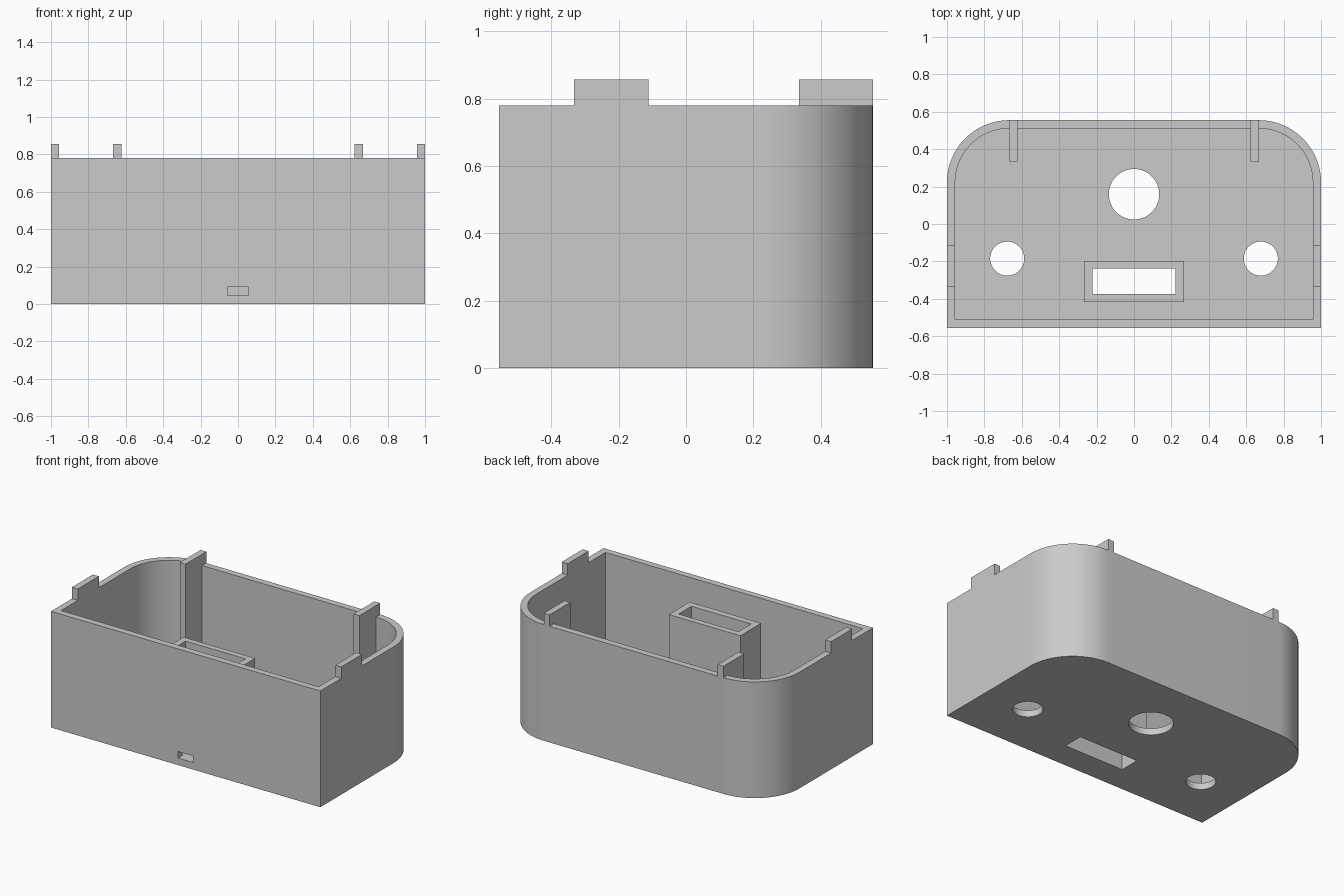
import bpy, bmesh, math
from mathutils import Matrix

cube = bpy.data.objects.get("Cube")
if cube:
    bpy.data.objects.remove(cube, do_unlink=True)

WALL, RIM, TAB_TOP = 0.044, 0.78, 0.857
HALF_X, HALF_Y, RADIUS = 1.0, 0.555, 0.333

grey = bpy.data.materials.new("light grey plastic")
grey.use_nodes = True
colour = (0.6, 0.6, 0.6, 1)
grey.diffuse_color = colour
grey.node_tree.nodes["Principled BSDF"].inputs["Base Color"].default_value = colour


def prism(name, outline, start, end, axis="z"):
    """Extrude an outline along z, or a (y, z) outline along x."""
    place = (lambda a, b, t: (a, b, t)) if axis == "z" else (lambda a, b, t: (t, a, b))
    bm = bmesh.new()
    face = bm.faces.new([bm.verts.new(place(a, b, start)) for a, b in outline])
    new = bmesh.ops.extrude_face_region(bm, geom=[face])["geom"]
    shift = place(0, 0, end - start)
    bmesh.ops.translate(bm, vec=shift, verts=[v for v in new if isinstance(v, bmesh.types.BMVert)])
    bmesh.ops.recalc_face_normals(bm, faces=bm.faces)
    mesh = bpy.data.meshes.new(name)
    bm.to_mesh(mesh)
    bm.free()
    mesh.materials.append(grey)
    obj = bpy.data.objects.new(name, mesh)
    bpy.context.collection.objects.link(obj)
    return obj


def box(name, x0, x1, y0, y1, z0, z1):
    return prism(name, [(x0, y0), (x1, y0), (x1, y1), (x0, y1)], z0, z1)


def case_outline(inset, steps=32):
    """Square corners at the front, rounded corners at the back."""
    x, y, r = HALF_X - inset, HALF_Y - inset, RADIUS - inset
    arc = [(x - r + r * math.cos(a), y - r + r * math.sin(a))
           for a in (math.pi / 2 * i / steps for i in range(steps + 1))]
    return [(-x, -y), (x, -y)] + arc + [(-px, py) for px, py in reversed(arc)]


def circle(cx, cy, r, steps=64):
    return [(cx + r * math.cos(2 * math.pi * i / steps),
             cy + r * math.sin(2 * math.pi * i / steps)) for i in range(steps)]


def cut(target, cutters):
    bpy.context.view_layer.objects.active = target
    for cutter in cutters:
        cutter.hide_render = True
        mod = target.modifiers.new("cut", "BOOLEAN")
        mod.operation, mod.solver, mod.object = "DIFFERENCE", "EXACT", cutter
        bpy.ops.object.modifier_apply(modifier=mod.name)


# Main parts
shell = prism("case_shell", case_outline(0), 0, RIM)
socket = box("inner_socket", -0.266, 0.266, -0.418, -0.198, WALL, 0.667)

# Cavity, floor holes, slot and front cable opening
slot = box("slot_cutter", -0.222, 0.222, -0.375, -0.238, -0.1, 1)
cutters = [
    prism("cavity_cutter", case_outline(WALL), WALL, 1),
    prism("large_hole_cutter", circle(0, 0.159, 0.135), -0.1, 0.2),
    prism("left_hole_cutter", circle(0.678, -0.185, 0.091), -0.1, 0.2),
    prism("right_hole_cutter", circle(-0.678, -0.185, 0.091), -0.1, 0.2),
    box("front_opening_cutter", -0.056, 0.056, -0.6, -0.48, 0.047, 0.091),
    slot,
]
cut(shell, cutters)
cut(socket, [slot])
for cutter in cutters:
    bpy.data.objects.remove(cutter, do_unlink=True)

# Smooth rounded walls with crisp edges
bpy.ops.object.select_all(action="DESELECT")
shell.select_set(True)
bpy.context.view_layer.objects.active = shell
bpy.ops.object.shade_smooth_by_angle(angle=math.radians(30))

# Tall ribs hooked over the back wall, and tabs on the side walls
inner_y = HALF_Y - WALL
rib = [(0.335, WALL), (inner_y, WALL), (inner_y, RIM), (HALF_Y, RIM),
       (HALF_Y, TAB_TOP), (0.335, TAB_TOP)]
for side, s in (("left", 1), ("right", -1)):
    x0, x1 = sorted((s * 0.624, s * 0.667))
    prism(side + "_back_rib", rib, x0, x1, axis="x")
    x0, x1 = sorted((s * (HALF_X - WALL), s * HALF_X))
    box(side + "_side_tab", x0, x1, -0.333, -0.111, RIM, TAB_TOP)
